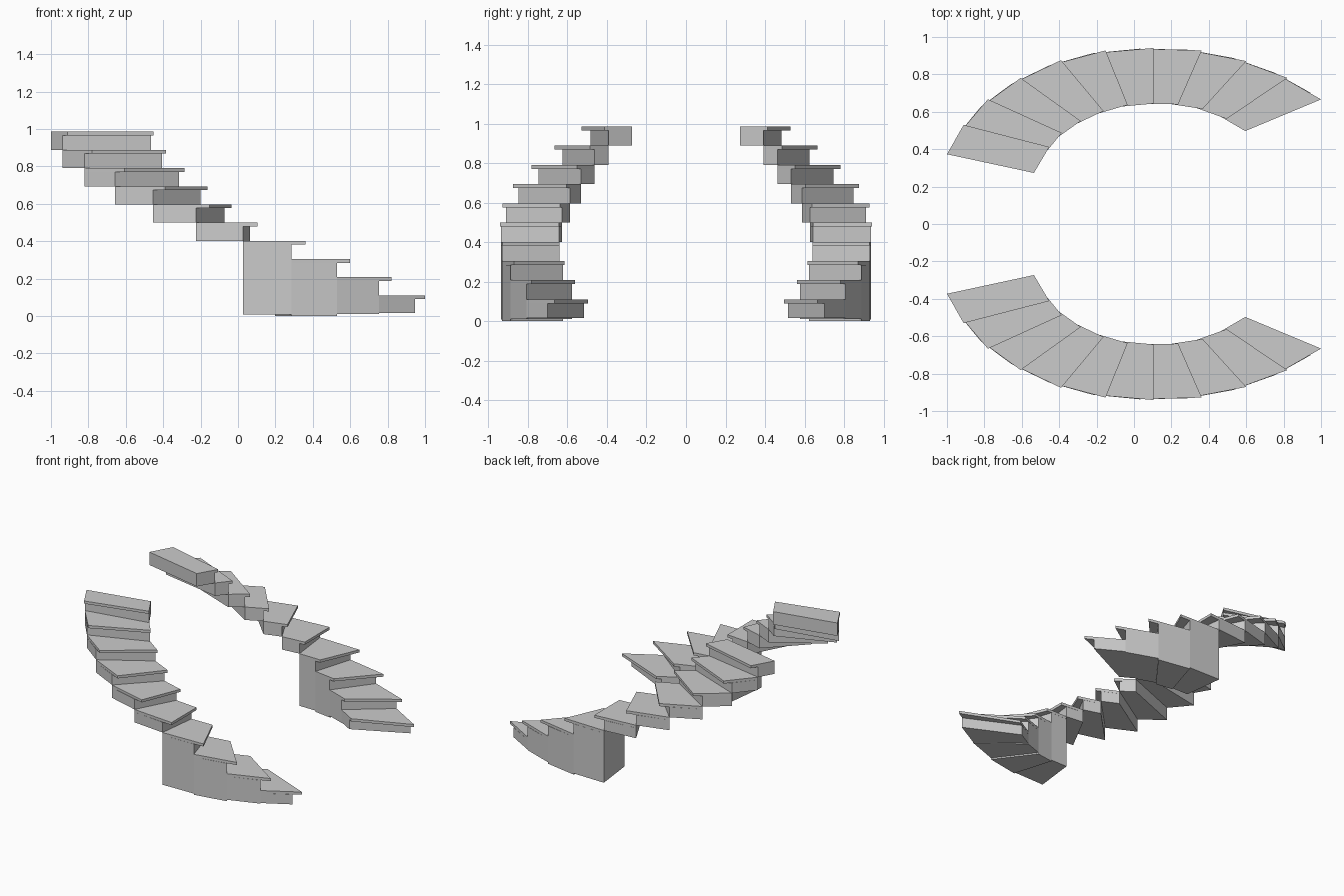
import bpy, bmesh
from mathutils import Vector

if "Cube" in bpy.data.objects:
    bpy.data.objects.remove(bpy.data.objects["Cube"])

# Nosing lines of the flight: outer and inner ends, bottom step to landing
OUTER = [(1.0, .666), (.82, .781), (.60, .871), (.362, .928), (.105, .941), (-.152, .928),
         (-.39, .876), (-.606, .781), (-.781, .667), (-.911, .53), (-1.0, .373)]
INNER = [(.595, .497), (.495, .562), (.367, .615), (.236, .640), (.105, .644), (-.034, .637),
         (-.163, .604), (-.285, .551), (-.386, .487), (-.453, .412), (-.535, .273)]
STEPS = 10
RISE = .0973
THICK = .02
FLOOR = [.016, .011, 0, .009]      # undersides of the solid bottom steps


def line(i, f=0):
    """Plan line across the flight, set back by fraction f of a tread."""
    if i >= STEPS:
        return Vector(OUTER[-1]), Vector(INNER[-1])
    g = f * .5 if i == STEPS - 1 else f
    return (Vector(OUTER[i]).lerp(Vector(OUTER[i + 1]), f),
            Vector(INNER[i]).lerp(Vector(INNER[i + 1]), g))


def wedge(name, front, back, z0, z1):
    """Four-sided prism between two plan lines, mirrored to the other flight."""
    plan = [front[0], back[0], back[1], front[1]]
    bm = bmesh.new()
    low = [bm.verts.new((p.x, p.y, z0)) for p in plan]
    top = [bm.verts.new((p.x, p.y, z1)) for p in plan]
    bm.faces.new(low[::-1])
    bm.faces.new(top)
    for k in range(4):
        n = (k + 1) % 4
        bm.faces.new((low[k], low[n], top[n], top[k]))
    bmesh.ops.recalc_face_normals(bm, faces=bm.faces[:])
    mesh = bpy.data.meshes.new(name)
    bm.to_mesh(mesh)
    bm.free()
    ob = bpy.data.objects.new(name, mesh)
    bpy.context.collection.objects.link(ob)
    m = ob.modifiers.new("other_flight", 'MIRROR')
    m.use_axis = (False, True, False)
    m.use_mirror_merge = False


for i in range(STEPS):
    top = .11 + RISE * i
    back = line(i + 1, .3)
    # overhanging tread slab
    wedge(f"tread_{i + 1}", line(i), back, top - THICK, top)
    # riser block: solid to the floor for the lower steps, floating above
    base = FLOOR[i] if i < len(FLOOR) else top - RISE
    wedge(f"riser_block_{i + 1}", line(i, .3), back, base, top - THICK)
